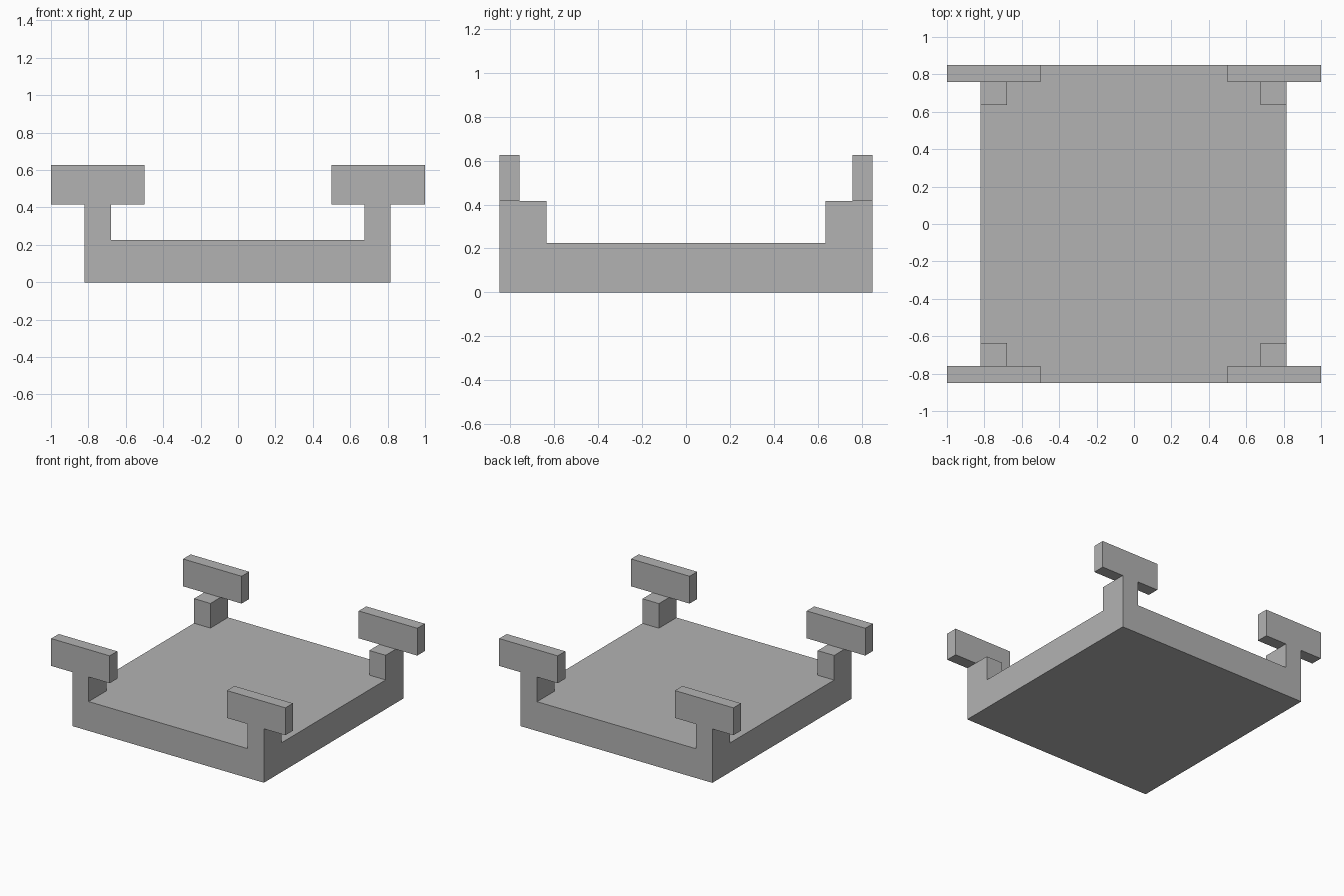
import bpy

cube = bpy.data.objects.get("Cube")
if cube:
    bpy.data.objects.remove(cube, do_unlink=True)

grey = bpy.data.materials.new("plain_grey")
grey.use_nodes = True
colour = (0.45, 0.45, 0.45, 1)
grey.diffuse_color = colour
grey.node_tree.nodes["Principled BSDF"].inputs["Base Color"].default_value = colour


def box(name, x, y, z):
    """Axis-aligned box from (low, high) pairs."""
    spans = [sorted(s) for s in (x, y, z)]
    bpy.ops.mesh.primitive_cube_add(size=1, location=[(a + b) / 2 for a, b in spans])
    obj = bpy.context.object
    obj.name = obj.data.name = name
    obj.scale = [b - a for a, b in spans]
    bpy.ops.object.transform_apply(location=False, rotation=False, scale=True)
    obj.data.materials.append(grey)
    return obj


DEPTH = 0.85        # half depth of the tray
BASE_TOP = 0.226
POST_TOP = 0.416
BAR_TOP = 0.627
SHIFT = -0.002      # tray and posts sit slightly off centre

# Solid tray slab
box("base", (SHIFT - 0.818, SHIFT + 0.818), (-DEPTH, DEPTH), (0, BASE_TOP))

# Corner posts, each carrying a wide thin crossbar
for side, sx in (("left", 1), ("right", -1)):
    for end, sy in (("front", -1), ("back", 1)):
        box(f"{end}_{side}_post",
            (SHIFT + sx * 0.678, SHIFT + sx * 0.818),
            (sy * 0.635, sy * DEPTH), (BASE_TOP, POST_TOP))
        box(f"{end}_{side}_crossbar",
            (sx * 0.5, sx), (sy * 0.758, sy * DEPTH), (POST_TOP, BAR_TOP))
